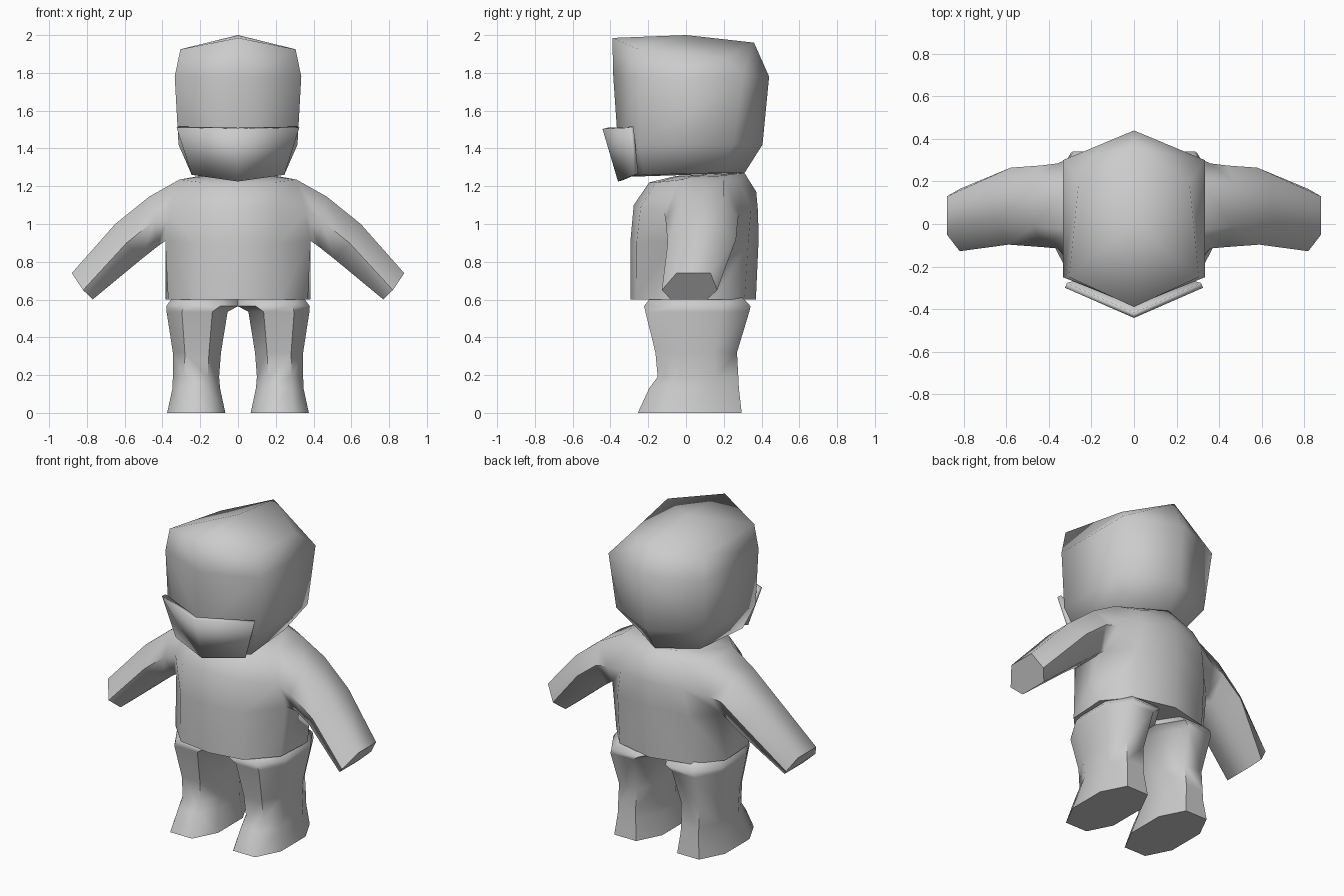
import bpy, bmesh, math

cube = bpy.data.objects.get("Cube")
if cube:
    bpy.data.objects.remove(cube, do_unlink=True)

grey = bpy.data.materials.new("plain_grey")
grey.use_nodes = True
colour = (0.6, 0.6, 0.6, 1)
grey.diffuse_color = colour
bsdf = next(n for n in grey.node_tree.nodes if n.type == 'BSDF_PRINCIPLED')
bsdf.inputs["Base Color"].default_value = colour
bsdf.inputs["Roughness"].default_value = 0.6


def finish(name, bm, angle):
    """Turn a half mesh into a mirrored, shaded object."""
    me = bpy.data.meshes.new(name)
    bm.to_mesh(me)
    bm.free()
    me.materials.append(grey)
    ob = bpy.data.objects.new(name, me)
    bpy.context.collection.objects.link(ob)
    bpy.ops.object.select_all(action='DESELECT')
    ob.select_set(True)
    bpy.context.view_layer.objects.active = ob
    bpy.ops.object.shade_smooth_by_angle(angle=math.radians(angle))
    mirror = ob.modifiers.new("mirror", 'MIRROR')
    mirror.merge_threshold = 0.001
    return ob


def add_ring(bm, points):
    return [bm.verts.new(p) for p in points]


def loft(bm, rings, closed=False, skip=()):
    """Quads between successive rings; skip holds (row, column) holes."""
    for r, (a, b) in enumerate(zip(rings, rings[1:])):
        n = len(a)
        for i in range(n if closed else n - 1):
            if (r, i) not in skip:
                j = (i + 1) % n
                bm.faces.new((a[i], a[j], b[j], b[i]))


# Head: half rings from the front centre round to the back centre
bm = bmesh.new()
head = [add_ring(bm, row) for row in (
    [(0, -.30, 1.25), (.245, -.22, 1.26), (.22, .16, 1.27), (0, .31, 1.27)],
    [(0, -.36, 1.42), (.315, -.25, 1.42), (.315, .25, 1.42), (0, .405, 1.42)],
    [(0, -.385, 1.78), (.335, -.25, 1.78), (.335, .30, 1.78), (0, .44, 1.78)],
    [(0, -.39, 1.985), (.305, -.25, 1.925), (.26, .20, 1.88), (0, .36, 1.96)])]
loft(bm, head)
bm.faces.new(head[0][::-1])
crown = bm.verts.new((0, 0, 2))
for a, b in zip(head[-1], head[-1][1:]):
    bm.faces.new((a, b, crown))
finish("head", bm, 180)

# Face mask: folded plate in front of the jaw
bm = bmesh.new()
bm.faces.new(add_ring(bm, [(0, -.442, 1.503), (0, -.36, 1.225),
                           (.245, -.275, 1.26), (.325, -.30, 1.51)]))
mask = finish("face_mask", bm, 20)
plate = mask.modifiers.new("thickness", 'SOLIDIFY')
plate.thickness = 0.025
plate.offset = -1

# Torso, with a six-sided hole at each shoulder for the arm
bm = bmesh.new()
torso = [add_ring(bm, row) for row in (
    [(0, -.295, .60), (.22, -.26, .60), (.37, -.10, .60),
     (.385, .15, .60), (.25, .31, .60), (0, .37, .60)],
    [(0, -.295, .90), (.22, -.262, .90), (.385, -.07, .91),
     (.385, .19, .91), (.25, .33, .91), (0, .385, .93)],
    [(0, -.277, 1.10), (.22, -.24, 1.09), (.36, -.115, 1.06),
     (.36, .285, 1.05), (.22, .345, 1.08), (0, .38, 1.08)],
    [(0, -.195, 1.22), (.19, -.16, 1.22), (.31, -.03, 1.235),
     (.31, .20, 1.235), (.2, .29, 1.21), (0, .372, 1.17)],
    [(0, -.05, 1.255), (.1, -.03, 1.255), (.2, .03, 1.25),
     (.2, .18, 1.255), (.12, .25, 1.265), (0, .31, 1.27)])]
loft(bm, torso, skip={(1, 2), (2, 2)})
bm.faces.new(torso[0][::-1])
bm.faces.new(torso[-1])

# Arms grow out of the shoulder holes and end in a blunt hand
low, mid, top = torso[1], torso[2], torso[3]
arm = [[low[2], low[3], mid[3], top[3], top[2], mid[2]]]
arm += [add_ring(bm, row) for row in (
    [(.43, -.03, .878), (.43, .19, .878), (.44, .275, 1.03),
     (.47, .20, 1.145), (.47, -.01, 1.145), (.44, -.108, 1.02)],
    [(.51, -.02, .815), (.51, .18, .815), (.58, .265, .92),
     (.65, .18, 1.0), (.65, 0, 1.0), (.59, -.097, .90)],
    [(.77, -.08, .60), (.77, .11, .60), (.82, .165, .65),
     (.88, .13, .74), (.88, -.05, .74), (.82, -.128, .65)])]
loft(bm, arm, closed=True)
bm.faces.new(arm[-1])
finish("torso_and_arms", bm, 62)

# Legs: eight-sided rings given as height, x range, y range
bm = bmesh.new()
octagon = [(-.5, -1), (.5, -1), (1, -.45), (1, .45),
           (.5, 1), (-.5, 1), (-1, .45), (-1, -.45)]
rows = []
for z, x0, x1, y0, y1 in ((0, .067, .375, -.255, .295),
                          (.13, .095, .347, -.195, .28),
                          (.19, .10, .345, -.15, .277),
                          (.32, .09, .345, -.162, .27),
                          (.535, .055, .378, -.215, .335),
                          (.565, 0, .38, -.222, .342),
                          (.62, 0, .34, -.18, .29)):
    cx, cy, hx, hy = (x0 + x1) / 2, (y0 + y1) / 2, (x1 - x0) / 2, (y1 - y0) / 2
    rows.append(add_ring(bm, [(cx + u * hx, cy + v * hy, z) for u, v in octagon]))
loft(bm, rows, closed=True)
bm.faces.new(rows[0][::-1])
bm.faces.new(rows[-1])
finish("legs", bm, 60)
